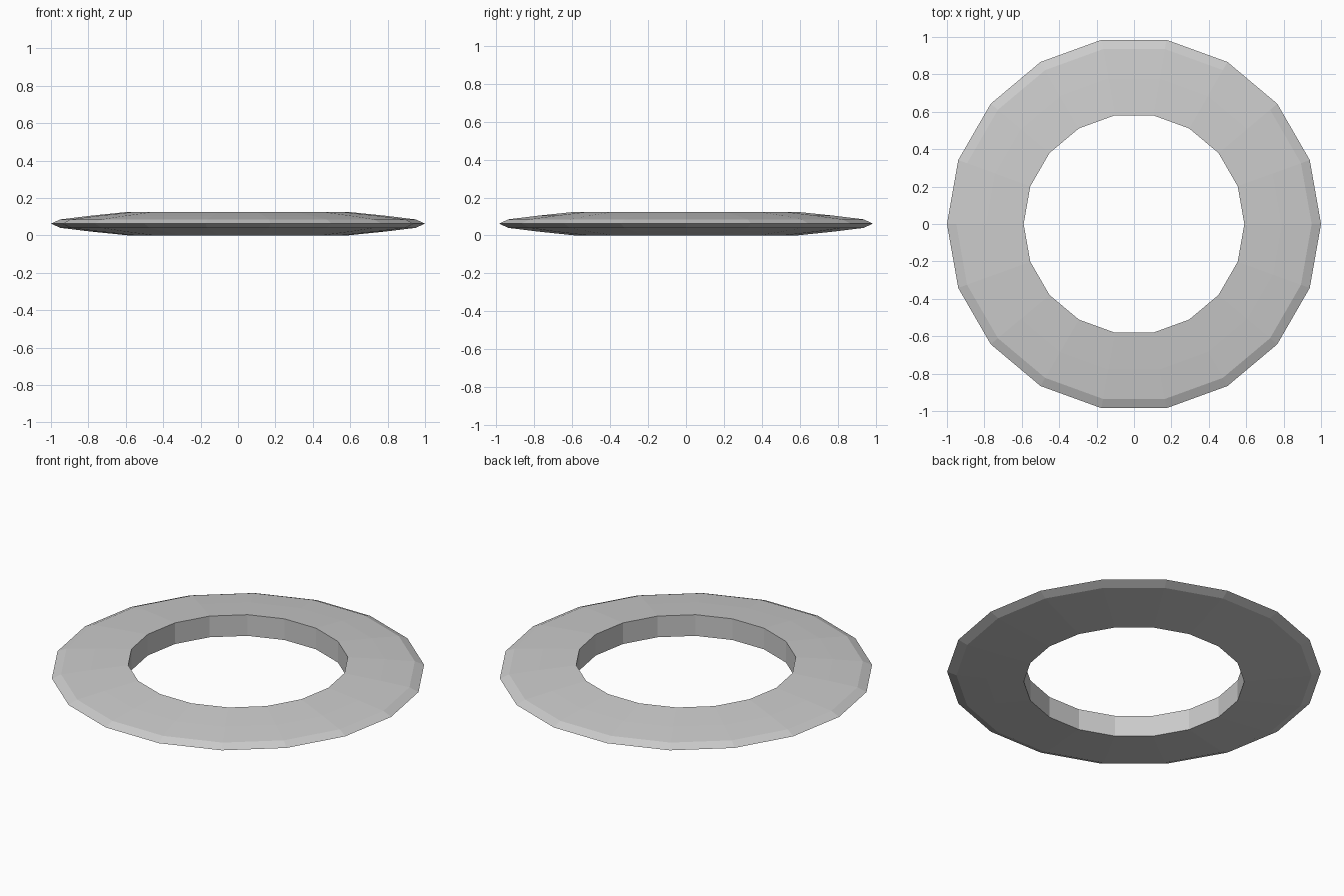
import bpy, bmesh, math

if "Cube" in bpy.data.objects:
    bpy.data.objects.remove(bpy.data.objects["Cube"])

SIDES = 18
MID = 0.0635  # height of the outer rim

# Upper half of the cross-section: radius, height above the middle
upper = [(0.59, 0.0625), (0.79, 0.042), (0.95, 0.0225)]
profile = ([(r, MID + h) for r, h in upper] + [(1.0, MID)]
           + [(r, MID - h) for r, h in reversed(upper)])

# Lathe the closed cross-section round z
bm = bmesh.new()
rings = []
for i in range(SIDES):
    a = math.tau * i / SIDES
    rings.append([bm.verts.new((r * math.cos(a), r * math.sin(a), z)) for r, z in profile])
n = len(profile)
for i in range(SIDES):
    a, b = rings[i], rings[(i + 1) % SIDES]
    for j in range(n):
        k = (j + 1) % n
        bm.faces.new((a[j], a[k], b[k], b[j]))
bmesh.ops.recalc_face_normals(bm, faces=bm.faces)

mesh = bpy.data.meshes.new("throwing_ring")
bm.to_mesh(mesh)
bm.free()
ring = bpy.data.objects.new("throwing_ring", mesh)
bpy.context.collection.objects.link(ring)
low = min(v.co.z for v in mesh.vertices)
ring.location.z = -low
